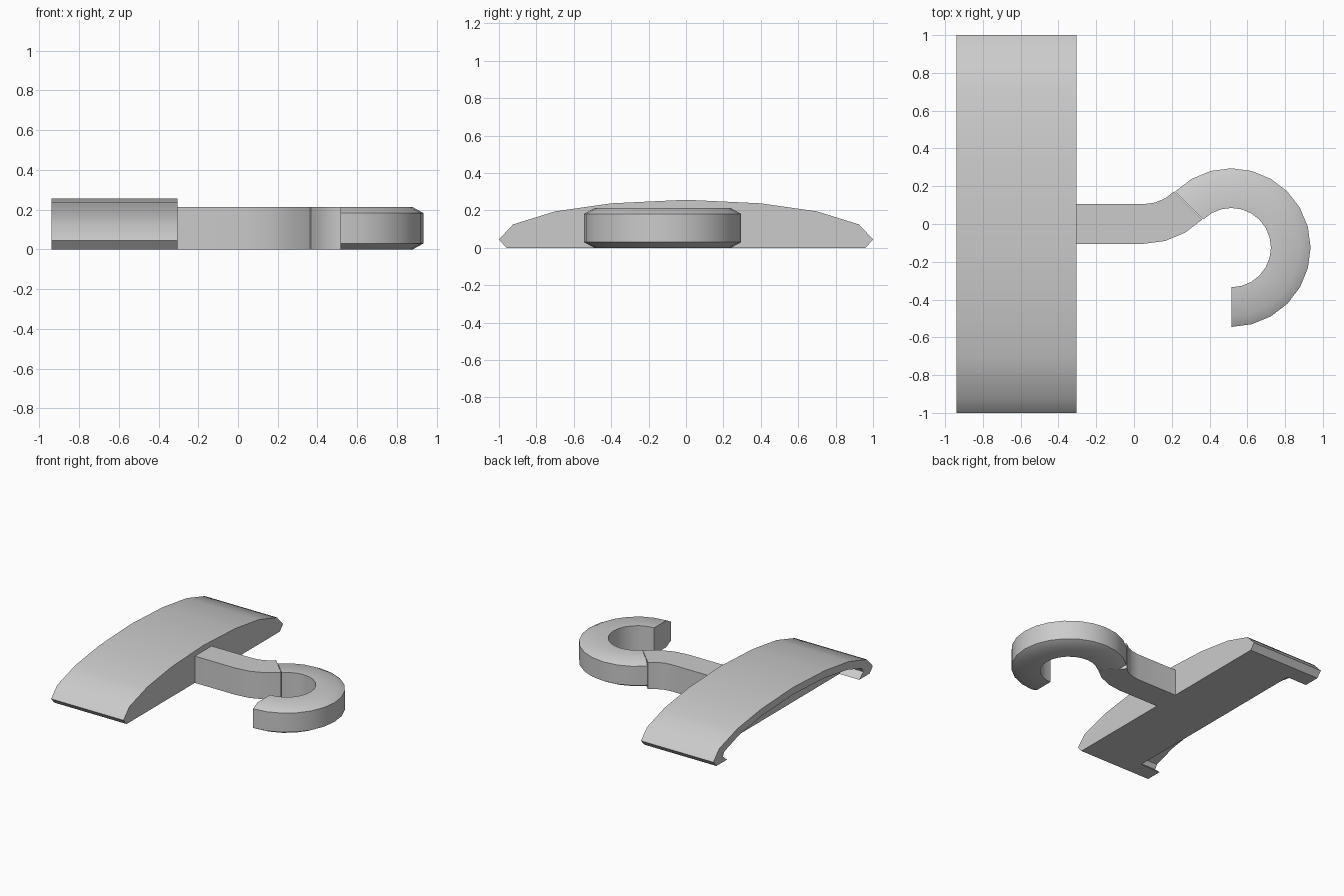
import bpy, bmesh, math
from mathutils import Vector

if "Cube" in bpy.data.objects:
    bpy.data.objects.remove(bpy.data.objects["Cube"])

gray = bpy.data.materials.new("light_gray")
gray.diffuse_color = (0.6, 0.6, 0.6, 1)
gray.use_nodes = True
gray.node_tree.nodes["Principled BSDF"].inputs["Base Color"].default_value = gray.diffuse_color


def loft(name, sections, mat=gray):
    """Closed solid through a list of matching cross-sections."""
    bm = bmesh.new()
    rings = [[bm.verts.new(p) for p in s] for s in sections]
    n = len(rings[0])
    for a, b in zip(rings, rings[1:]):
        for i in range(n):
            j = (i + 1) % n
            bm.faces.new((a[i], a[j], b[j], b[i]))
    bm.faces.new(rings[0])
    bm.faces.new(rings[-1])
    bmesh.ops.recalc_face_normals(bm, faces=bm.faces)
    me = bpy.data.meshes.new(name)
    bm.to_mesh(me)
    bm.free()
    me.materials.append(mat)
    ob = bpy.data.objects.new(name, me)
    bpy.context.collection.objects.link(ob)
    return ob


def select(ob):
    bpy.ops.object.select_all(action='DESELECT')
    ob.select_set(True)
    bpy.context.view_layer.objects.active = ob


def smooth(ob):
    select(ob)
    bpy.ops.object.shade_smooth_by_angle(angle=math.radians(30))


def mirrored(half):
    """Full profile from a half that ends on the y = 0 axis."""
    return half + [(-y, z) for y, z in reversed(half[:-1])]


def along_x(profile, xs):
    return [[(x, y, z) for y, z in profile] for x in xs]


# Arched plate
outer = mirrored([(0.96, 0), (1, 0.045), (0.925, 0.125), (0.7, 0.195), (0.4, 0.238), (0, 0.257)])
plate = loft("arched_plate", along_x(outer, (-0.94, -0.305)))

# Recess under the outer edge, leaving a thin arch with lipped ends
inner = mirrored([(0.80, -0.03), (0.83, 0), (0.88, 0.045), (0.86, 0.078),
                  (0.68, 0.137), (0.39, 0.182), (0, 0.2)])
cutter = loft("recess_cutter", along_x(inner, (-1.0, -0.765)))
cutter.hide_render = True
mod = plate.modifiers.new("recess", 'BOOLEAN')
mod.operation = 'DIFFERENCE'
mod.solver = 'EXACT'
mod.object = cutter
select(plate)
bpy.ops.object.modifier_apply(modifier=mod.name)
bpy.data.objects.remove(cutter)
smooth(plate)


def sweep_section(cx, cy, deg, profile):
    """Cross-section of (radius, z) points turned about a vertical axis."""
    a = math.radians(deg)
    return [(cx + r * math.cos(a), cy + r * math.sin(a), z) for r, z in profile]


# Stem: straight bar, then a 45 degree bend
H = 0.212
R = 0.336
bar = [(R - 0.105, 0), (R + 0.105, 0), (R + 0.105, H), (R - 0.105, H)]
bend = [sweep_section(0.05, R, d, bar) for d in (-90, -75, -60, -45)]
start = [(-0.31, y, z) for _, y, z in bend[0]]
smooth(loft("stem", [start] + bend))

# Hook: open ring with bevelled outer rim
rim = [(0.21, 0), (0.365, 0), (0.42, 0.03), (0.42, 0.182), (0.365, H), (0.21, H)]
smooth(loft("hook", [sweep_section(0.515, -0.125, d, rim) for d in range(-90, 136, 15)]))
